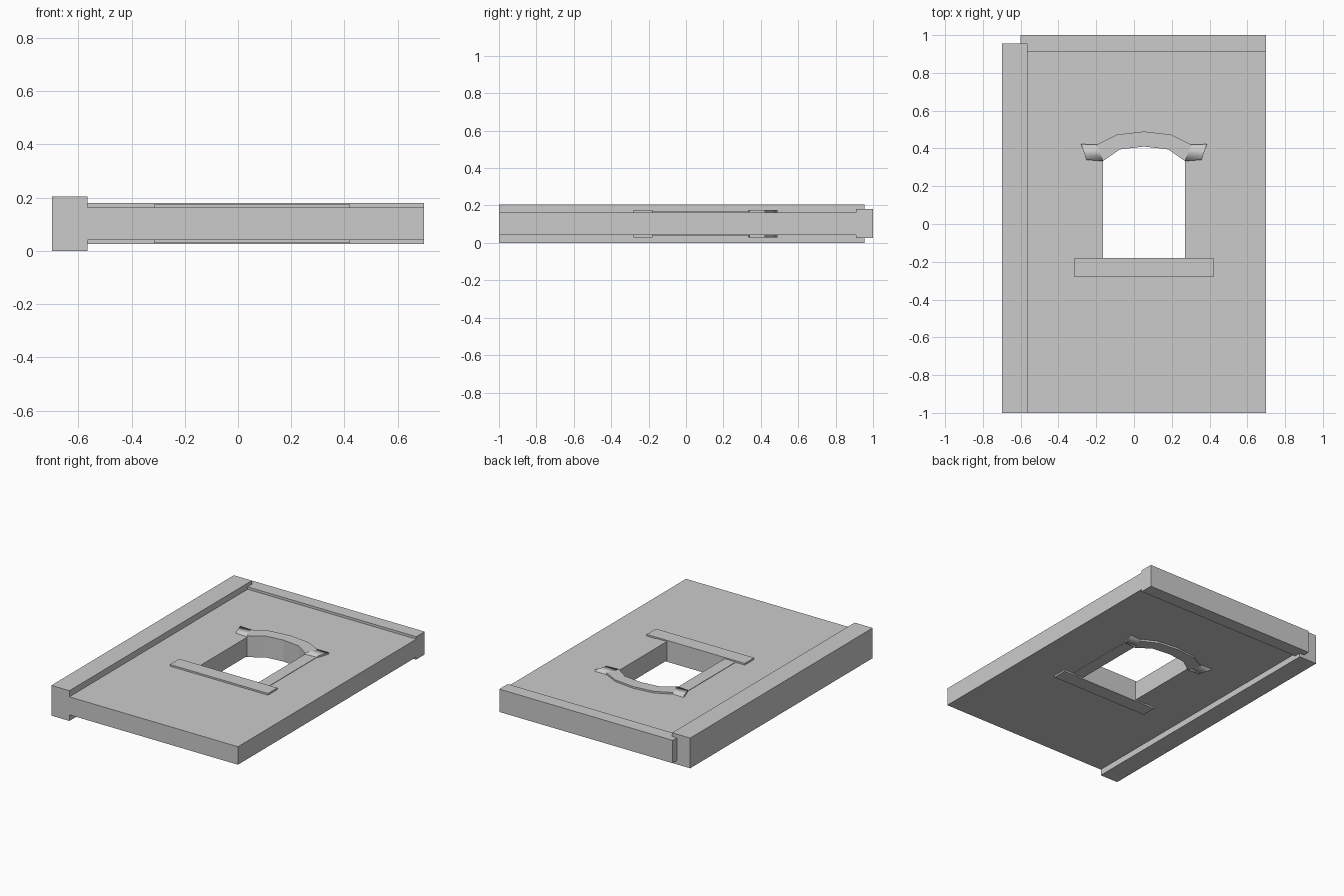
import bpy, bmesh

if "Cube" in bpy.data.objects:
    bpy.data.objects.remove(bpy.data.objects["Cube"])

MID = 0.1025      # centre plane of the slab
CX = 0.053        # centre line of the window


def mesh_object(name, bm):
    bmesh.ops.recalc_face_normals(bm, faces=bm.faces)
    me = bpy.data.meshes.new(name)
    bm.to_mesh(me)
    bm.free()
    ob = bpy.data.objects.new(name, me)
    bpy.context.collection.objects.link(ob)
    return ob


def box(name, x0, x1, y0, y1, z0, z1):
    bm = bmesh.new()
    bmesh.ops.create_cube(bm, size=1)
    for v in bm.verts:
        v.co = ((x0 + x1) / 2 + v.co.x * (x1 - x0),
                (y0 + y1) / 2 + v.co.y * (y1 - y0),
                (z0 + z1) / 2 + v.co.z * (z1 - z0))
    return mesh_object(name, bm)


def plate(name, outlines, half):
    """Flat filled outlines (inner ones become holes), thickened about MID."""
    cu = bpy.data.curves.new(name + "_outline", 'CURVE')
    cu.dimensions = '2D'
    cu.fill_mode = 'BOTH'
    cu.extrude = half
    for pts in outlines:
        sp = cu.splines.new('POLY')
        sp.points.add(len(pts) - 1)
        for p, (x, y) in zip(sp.points, pts):
            p.co = (x, y, 0, 1)
        sp.use_cyclic_u = True
    tmp = bpy.data.objects.new(name + "_outline", cu)
    bpy.context.collection.objects.link(tmp)
    dg = bpy.context.evaluated_depsgraph_get()
    me = bpy.data.meshes.new_from_object(tmp.evaluated_get(dg))
    bpy.data.objects.remove(tmp)
    bm = bmesh.new()
    bm.from_mesh(me)
    bmesh.ops.remove_doubles(bm, verts=bm.verts, dist=1e-5)
    bmesh.ops.translate(bm, verts=bm.verts, vec=(0, 0, MID))
    for f in bm.faces:
        f.smooth = False
    return mesh_object(name, bm)


def mirrored(half):
    """Complete a left-to-centre list of (offset, y) about the window centre."""
    left = [(CX - d, y) for d, y in half]
    return left + [(CX + d, y) for d, y in half[-2::-1]]


# Lintel edges, from the left ear to the crown and back down
inner = mirrored([(0.305, 0.34), (0.217, 0.333), (0.128, 0.395), (0, 0.41)])
outer = mirrored([(0.333, 0.423), (0.25, 0.42), (0.145, 0.473), (0, 0.49)])

# Wall slab with arched window opening
hole = [(CX - 0.217, -0.18)] + inner[1:-1] + [(CX + 0.217, -0.18)]
plate("wall", [[(-0.6, -1), (0.7, -1), (0.7, 0.95), (-0.6, 0.95)], hole], 0.061)

# Side pillar and top cornice
box("side_pillar", -0.7, -0.565, -1, 0.955, 0, 0.205)
box("top_cornice", -0.6, 0.7, 0.91, 1, 0.025, 0.18)

# Window sill and jamb trims
box("window_sill", CX - 0.368, CX + 0.368, -0.28, -0.18, 0.03, 0.175)
for side, s in (("left", -1), ("right", 1)):
    xs = sorted((CX + s * 0.217, CX + s * 0.3))
    box(side + "_jamb_trim", *xs, -0.18, 0.34, MID - 0.064, MID + 0.064)

# Arched lintel with softly shaded ears
bm = bmesh.new()
rings = []
for (ix, iy), (ox, oy) in zip(inner, outer):
    rings.append([bm.verts.new(c) for c in ((ix, iy, 0.03), (ox, oy, 0.03),
                                            (ox, oy, 0.175), (ix, iy, 0.175))])
last = len(rings) - 2
for i, (a, b) in enumerate(zip(rings, rings[1:])):
    for k in range(4):
        f = bm.faces.new((a[k], a[(k + 1) % 4], b[(k + 1) % 4], b[k]))
        f.smooth = i in (0, last)
bm.faces.new(rings[0])
bm.faces.new(rings[-1])
mesh_object("window_lintel", bm)
